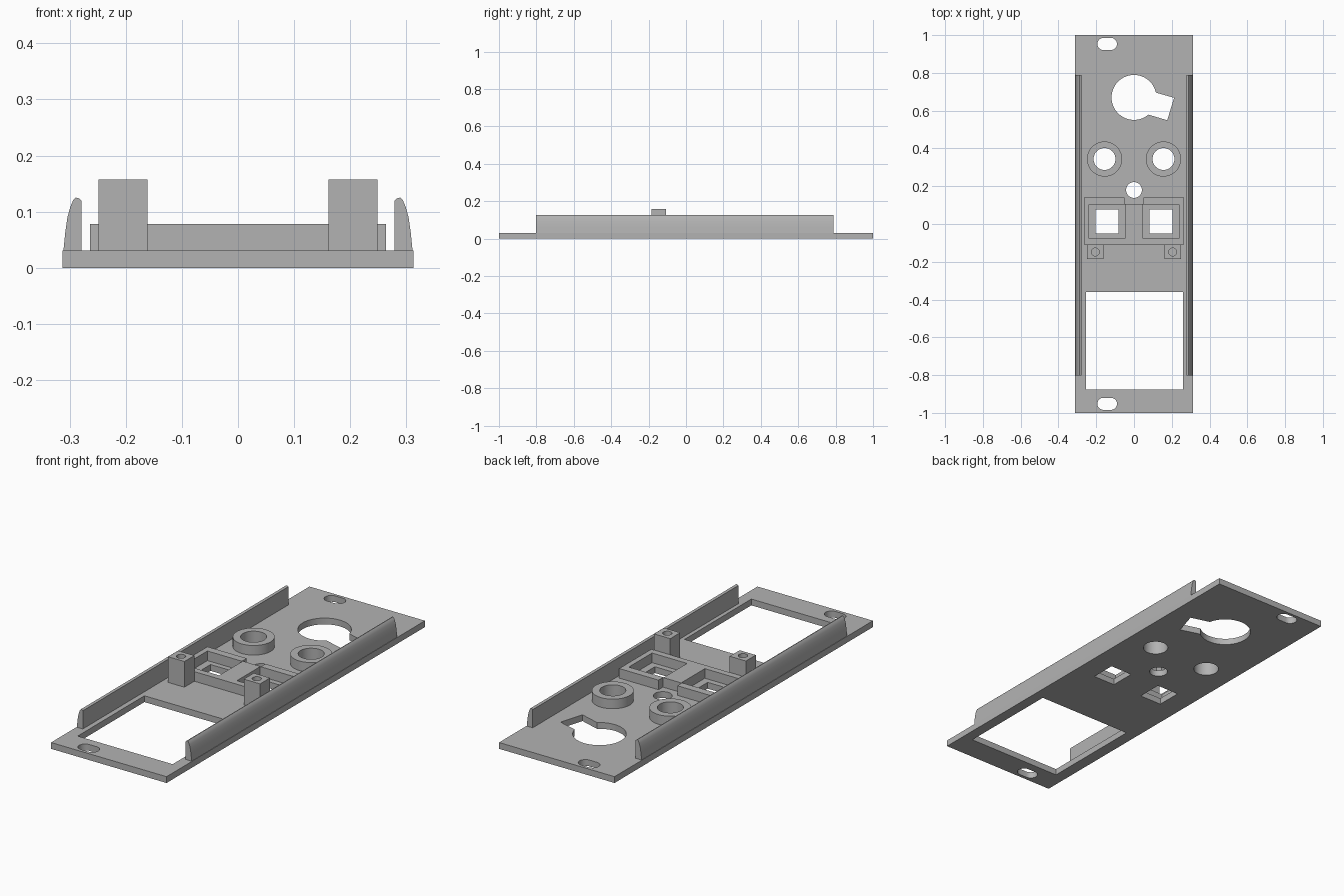
import bpy, bmesh
from math import cos, sin, pi

if "Cube" in bpy.data.objects:
    bpy.data.objects.remove(bpy.data.objects["Cube"])

GREY = (0.45, 0.45, 0.45, 1)
mat = bpy.data.materials.new("plain grey")
mat.use_nodes = True
mat.diffuse_color = GREY
mat.node_tree.nodes["Principled BSDF"].inputs["Base Color"].default_value = GREY

T = 0.031       # plate thickness
RAISED = 0.078  # top of the collars and switch frame


def prism(name, outline, lo, hi, axis="z"):
    """Extrude a closed outline along z, or an xz outline along y."""
    place = (lambda a, b, c: (a, b, c)) if axis == "z" else (lambda a, b, c: (a, c, b))
    bm = bmesh.new()
    face = bm.faces.new([bm.verts.new(place(a, b, lo)) for a, b in outline])
    moved = bmesh.ops.extrude_face_region(bm, geom=[face])["geom"]
    shift = place(0, 0, hi - lo)
    bmesh.ops.translate(bm, vec=shift, verts=[v for v in moved if isinstance(v, bmesh.types.BMVert)])
    bmesh.ops.recalc_face_normals(bm, faces=bm.faces)
    mesh = bpy.data.meshes.new(name)
    bm.to_mesh(mesh)
    bm.free()
    mesh.materials.append(mat)
    obj = bpy.data.objects.new(name, mesh)
    bpy.context.collection.objects.link(obj)
    return obj


def rect(x0, x1, y0, y1):
    return [(x0, y0), (x1, y0), (x1, y1), (x0, y1)]


def circle(x, y, r, n=48):
    return [(x + r * cos(2 * pi * i / n), y + r * sin(2 * pi * i / n)) for i in range(n)]


def slot(x, y, half, r, n=12):
    pts = []
    for side, start in ((1, -pi / 2), (-1, pi / 2)):
        for i in range(n + 1):
            a = start + pi * i / n
            pts.append((x + side * (half - r) + r * cos(a), y + r * sin(a)))
    return pts


def cut(obj, outline, lo=-0.1, hi=0.3):
    cutter = prism("cutter", outline, lo, hi)
    cutter.hide_render = True
    mod = obj.modifiers.new("cut", "BOOLEAN")
    mod.operation, mod.solver, mod.object = "DIFFERENCE", "EXACT", cutter
    bpy.context.view_layer.objects.active = obj
    bpy.ops.object.modifier_apply(modifier=mod.name)
    bpy.data.objects.remove(cutter)


def smooth(obj):
    bpy.ops.object.select_all(action="DESELECT")
    obj.select_set(True)
    bpy.context.view_layer.objects.active = obj
    bpy.ops.object.shade_smooth_by_angle(angle=0.5)


# Base plate with its openings
plate = prism("base_plate", rect(-0.313, 0.313, -1, 1), 0, T)
cut(plate, rect(-0.255, 0.26, -0.877, -0.36))              # display window
for y in (-0.952, 0.953):                                  # mounting slots
    cut(plate, slot(-0.142, y, 0.052, 0.032))
cut(plate, circle(0, 0.67, 0.119))                         # keyed round opening
cut(plate, [(0.03, 0.72), (0.212, 0.668), (0.176, 0.549), (0, 0.602)])
cut(plate, circle(0, 0.18, 0.042))                         # small centre hole

# Switch frame, notched at the back between its two halves
frame = prism("switch_frame", rect(-0.264, 0.264, -0.108, 0.14), T, RAISED)
cut(frame, rect(-0.051, 0.051, 0.106, 0.3))

# Parts that come in left and right pairs
rail_profile = [(0.279, T), (0.279, 0.12), (0.284, 0.124), (0.289, 0.125), (0.294, 0.12),
                (0.299, 0.108), (0.304, 0.09), (0.308, 0.062), (0.311, T)]
for side, s in (("left", 1), ("right", -1)):
    # Side rail with a rounded outer edge
    rail = prism(side + "_rail", [(s * x, z) for x, z in rail_profile], -0.803, 0.788, "y")
    smooth(rail)

    # Round collar around a through hole
    collar = prism(side + "_collar", circle(s * 0.156, 0.344, 0.093), T, RAISED)
    for part in (collar, plate):
        cut(part, circle(s * 0.156, 0.344, 0.058))
    smooth(collar)

    # Switch pocket, and the smaller opening through the plate
    x = s * 0.143
    cut(frame, rect(x - 0.095, x + 0.095, -0.077, 0.103))
    cut(plate, rect(x - 0.06, x + 0.06, -0.049, 0.077))

    # Square screw post with a blind hole
    x = s * 0.205
    post = prism(side + "_screw_post", rect(x - 0.044, x + 0.044, -0.185, -0.108), T, 0.157)
    cut(post, circle(x, -0.148, 0.021, 24), 0.05, 0.3)
    smooth(post)

smooth(plate)
